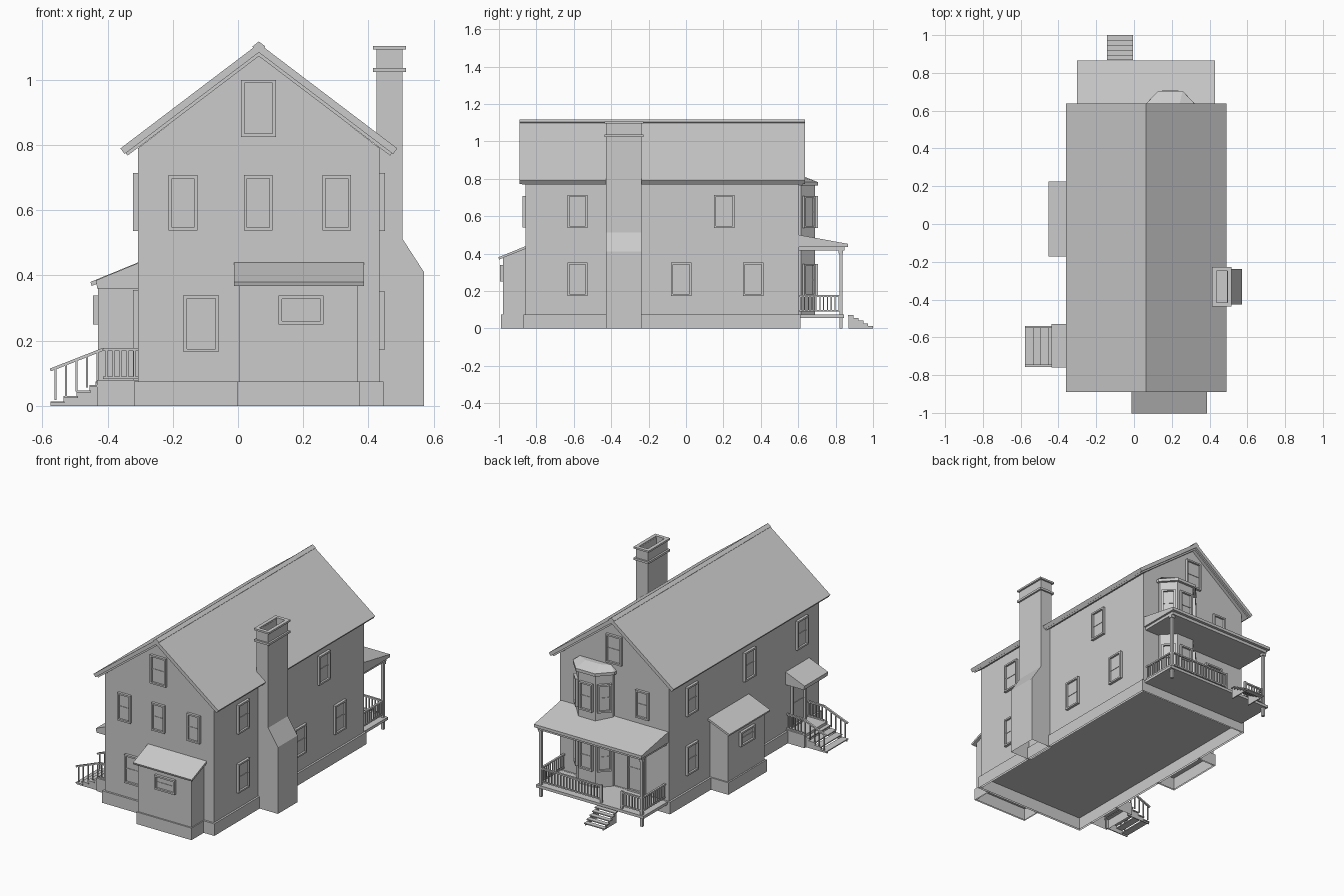
import bpy, bmesh, math
from mathutils import Vector, Matrix

if "Cube" in bpy.data.objects:
    bpy.data.objects.remove(bpy.data.objects["Cube"])


def make(name, bm, open_bottom=False):
    bmesh.ops.recalc_face_normals(bm, faces=bm.faces[:])
    if open_bottom:
        low = [f for f in bm.faces if all(v.co.z < 1e-4 for v in f.verts)]
        bmesh.ops.delete(bm, geom=low, context='FACES')
    me = bpy.data.meshes.new(name)
    bm.to_mesh(me)
    bm.free()
    ob = bpy.data.objects.new(name, me)
    bpy.context.collection.objects.link(ob)
    return ob


def prism(bm, pts, axis, a, b):
    """Extrude a 2D profile along an axis from a to b."""
    def put(p, t):
        return {'x': (t, p[0], p[1]), 'y': (p[0], t, p[1]), 'z': (p[0], p[1], t)}[axis]
    lo = [bm.verts.new(put(p, a)) for p in pts]
    hi = [bm.verts.new(put(p, b)) for p in pts]
    n = len(pts)
    bm.faces.new(lo)
    bm.faces.new(hi[::-1])
    for i in range(n):
        j = (i + 1) % n
        bm.faces.new((lo[i], lo[j], hi[j], hi[i]))
    return lo + hi


def box(bm, x0, x1, y0, y1, z0, z1):
    return prism(bm, [(x0, y0), (x1, y0), (x1, y1), (x0, y1)], 'z', z0, z1)


def ring(bm, x0, x1, y0, y1, z0, z1, t):
    """Rectangular frame with wall width t, flat in z."""
    return (box(bm, x0, x1, y0, y0 + t, z0, z1) + box(bm, x0, x1, y1 - t, y1, z0, z1)
            + box(bm, x0, x0 + t, y0 + t, y1 - t, z0, z1) + box(bm, x1 - t, x1, y0 + t, y1 - t, z0, z1))


def bar(bm, p, q, w, h):
    """Rectangular bar between two points."""
    p, q = Vector(p), Vector(q)
    d = (q - p).normalized()
    s = d.cross(Vector((0, 0, 1))).normalized()
    u = s.cross(d)
    ends = [[bm.verts.new(e + s * a * w / 2 + u * b * h / 2)
             for a, b in ((-1, -1), (1, -1), (1, 1), (-1, 1))] for e in (p, q)]
    bm.faces.new(ends[0])
    bm.faces.new(ends[1][::-1])
    for i in range(4):
        j = (i + 1) % 4
        bm.faces.new((ends[0][i], ends[0][j], ends[1][j], ends[1][i]))


def window(name, x, y, z0, z1, w, angle):
    """Framed opening; angle 0 faces -y, turned about z."""
    bm = bmesh.new()
    h = z1 - z0
    vs = ring(bm, -w / 2, w / 2, 0, h, -0.004, 0.016, 0.010)
    vs += box(bm, -w / 2 + 0.01, w / 2 - 0.01, 0.01, h - 0.01, -0.004, 0.004)
    vs += box(bm, -w / 2 + 0.01, w / 2 - 0.01, h / 2 - 0.003, h / 2 + 0.003, 0.004, 0.007)
    m = (Matrix.Translation((x, y, z0)) @ Matrix.Rotation(math.radians(angle), 4, 'Z')
         @ Matrix.Rotation(math.pi / 2, 4, 'X'))
    bmesh.ops.transform(bm, matrix=m, verts=vs)
    return make(name, bm)


def railing(bm, p, q, h, n, low=0.02):
    """Top rail, bottom rail and n balusters above the line p-q."""
    p, q, up = Vector(p), Vector(q), Vector((0, 0, 1))
    bar(bm, p + up * h, q + up * h, 0.012, 0.009)
    if low:
        bar(bm, p + up * low, q + up * low, 0.008, 0.008)
    for i in range(n):
        c = p.lerp(q, (i + 0.5) / n)
        box(bm, c.x - .003, c.x + .003, c.y - .003, c.y + .003, c.z + low, c.z + h)


XL, XR, XC, YF, YB = -0.307, 0.435, 0.064, -0.857, 0.603
EAVE, SL = 0.79, 0.758

# Main walls and foundation
bm = bmesh.new()
prism(bm, [(XL, 0), (XR, 0), (XR, EAVE), (XC, 1.078), (XL, EAVE)], 'y', YF, YB)
make("house_walls", bm, True)
bm = bmesh.new()
box(bm, XL - .012, XR + .012, YF - .012, YB + .008, 0, .074)
f = [f for f in bm.faces if all(v.co.z > .07 for v in f.verts)]
make("foundation", bm, True)


# Gable roof, rake trim and ridge cap
def chevron(name, half, top, thick, y0, y1):
    bm = bmesh.new()
    n = thick * .6
    prism(bm, [(XC - half, top - half * SL), (XC, top), (XC + half, top - half * SL),
               (XC + half - n, top - half * SL - n * 1.3),
               (XC, top - thick * 1.255),
               (XC - half + n, top - half * SL - n * 1.3)], 'y', y0, y1)
    make(name, bm)


chevron("roof", .425, 1.112, .022, -.89, .637)
chevron("roof_trim", .41, 1.088, .012, -.878, .624)
chevron("ridge_cap", .020, 1.118, .012, -.89, .637)

# Chimney with stepped shoulder, bands and open flue
cy0, cy1 = -.427, -.237
bm = bmesh.new()
prism(bm, [(.425, 0), (.571, 0), (.571, .41), (.505, .512), (.505, 1.05), (.425, 1.05)], 'y', cy0, cy1)
ring(bm, .425, .505, cy0, cy1, 1.05, 1.096, .012)
ring(bm, .414, .516, cy0 - .01, cy1 + .01, 1.024, 1.037, .02)
ring(bm, .414, .516, cy0 - .01, cy1 + .01, 1.094, 1.105, .022)
make("chimney", bm, True)


# Shed-roofed lean-tos on the front and left: depth d from wall, spanning a..b
def lean_to(name, axis, wall, a, b):
    e = .01 if axis == 'x' else .012
    for part, lo, hi, pts in (
            ("walls", a + e, b - e, [(0, 0), (.122, 0), (.122, .378), (0, .432)]),
            ("base", a + .004, b - .004, [(0, 0), (.131, 0), (.131, .074), (0, .074)]),
            ("roof", a - .008, b + .008, [(0, .44), (.146, .38), (.142, .368), (0, .426)])):
        bm = bmesh.new()
        prism(bm, [(wall - d, z) for d, z in pts], axis, lo, hi)
        make(name + "_" + part, bm, part != "roof")


lean_to("front_lean_to", 'x', YF, -.005, .379)
lean_to("left_lean_to", 'y', XL, -.165, .217)
window("front_lean_to_window", .194, YF - .122, .25, .338, .138, 0)
window("left_lean_to_window", XL - .122, .026, .25, .338, .138, -90)

# Front and back windows
for i, x in enumerate((-.169, .062, .303)):
    window(f"front_upper_window_{i}", x, YF, .538, .708, .088, 0)
window("front_lower_window", -.113, YF, .165, .34, .107, 0)
window("front_attic_window", .063, YF, .825, 1.0, .107, 0)
window("back_attic_window", .063, YB, .825, 1.0, .107, 180)
window("back_upper_window", -.13, YB, .538, .708, .088, 180)
window("back_door", -.09, YB, .075, .36, .12, 180)

# Side windows
for ang, x, spots in ((90, XR, [(-.58, 1), (.205, 1), (-.58, 0), (-.025, 0), (.36, 0)]),
                      (-90, XL, [(.39, 1), (-.17, 1), (-.68, 1), (.39, 0)])):
    for i, (y, up) in enumerate(spots):
        z = .536 if up else .173
        window(f"{'right' if ang > 0 else 'left'}_window_{i}", x, y, z, z + .178, .108, ang)
window("side_door", XL, -.645, .08, .355, .13, -90)

# Two-storey bay
bay = [(.065, YB - .01), (.065, .615), (.135, .69), (.25, .69), (.32, .615), (.32, YB - .01)]
bm = bmesh.new()
prism(bm, bay, 'z', .07, .768)
make("bay_walls", bm)
bm = bmesh.new()
eave = [(.05, YB), (.05, .622), (.128, .705), (.257, .705), (.335, .622), (.335, YB)]
prism(bm, eave, 'z', .764, .782)
top = prism(bm, eave, 'z', .782, .81)
for v in top[6:]:
    v.co.x = .1925 + (v.co.x - .1925) * .75
    v.co.y = YB + (v.co.y - YB) * .3
make("bay_roof", bm)
for lvl, z in (("lower", .173), ("upper", .536)):
    window(f"bay_{lvl}_middle", .1925, .69, z, z + .172, .088, 180)
    window(f"bay_{lvl}_right", .285, .6525, z, z + .172, .08, 133)
    window(f"bay_{lvl}_left", .10, .6525, z, z + .172, .08, 227)

# Back porch roof, floor, posts
bm = bmesh.new()
prism(bm, [(YB, .5), (.865, .452), (.865, .434), (YB, .434)], 'x', -.302, .43)
box(bm, -.29, .418, YB, .848, .416, .434)
make("porch_roof", bm)
bm = bmesh.new()
box(bm, -.302, .43, YB, .845, .056, .073)
make("porch_floor", bm)
bm = bmesh.new()
for x in (-.28, .408):
    box(bm, x - .008, x + .008, .82, .836, 0, .416)
    box(bm, x - .012, x + .012, .816, .84, .4, .416)
for x in (-.145, -.005):
    box(bm, x - .006, x + .006, .822, .834, .07, .182)
make("porch_posts", bm)

# Porch railings
bm = bmesh.new()
for x in (-.28, .408):
    railing(bm, (x, YB, .073), (x, .828, .073), .1, 11)
railing(bm, (-.28, .828, .073), (-.145, .828, .073), .1, 7)
railing(bm, (-.005, .828, .073), (.408, .828, .073), .1, 20)
make("porch_railings", bm)


# Stairs: treads with stepped stringers; start at the outer end
def stairs(name, axis, outer, run, n, rise, a, b):
    bm = bmesh.new()
    prof = [(outer, 0)]
    for i in range(n):
        z = rise * (i + .85)
        p, q = outer + run * i, outer + run * (i + 1)
        prof += [(p, z - .005), (q, z - .005)]
        prism(bm, [(p, z - .006), (q + run * .1, z - .006), (q + run * .1, z), (p, z)], axis, a, b)
    prof.append((outer + run * n, 0))
    for s in (a + .006, b - .012):
        prism(bm, prof, axis, s, s + .006)
    make(name, bm)


stairs("porch_stairs", 'x', 1.0, -.026, 5, .0145, -.143, -.005)
stairs("side_stairs", 'y', -.576, .0402, 4, .0165, -.756, -.545)

# Side landing, canopy and railings
bm = bmesh.new()
box(bm, -.432, XL, -.76, -.535, 0, .08)
make("side_landing", bm, True)
bm = bmesh.new()
prism(bm, [(XL, .438), (-.436, .385), (-.432, .36), (XL, .36)], 'y', -.76, -.53)
make("side_canopy", bm)
bm = bmesh.new()
for y in (-.75, -.545):
    railing(bm, (-.576, y, .012), (-.415, y, .075), .098, 5, 0)
    railing(bm, (-.415, y, .08), (XL, y, .08), .093, 5, .006)
make("side_railings", bm)
